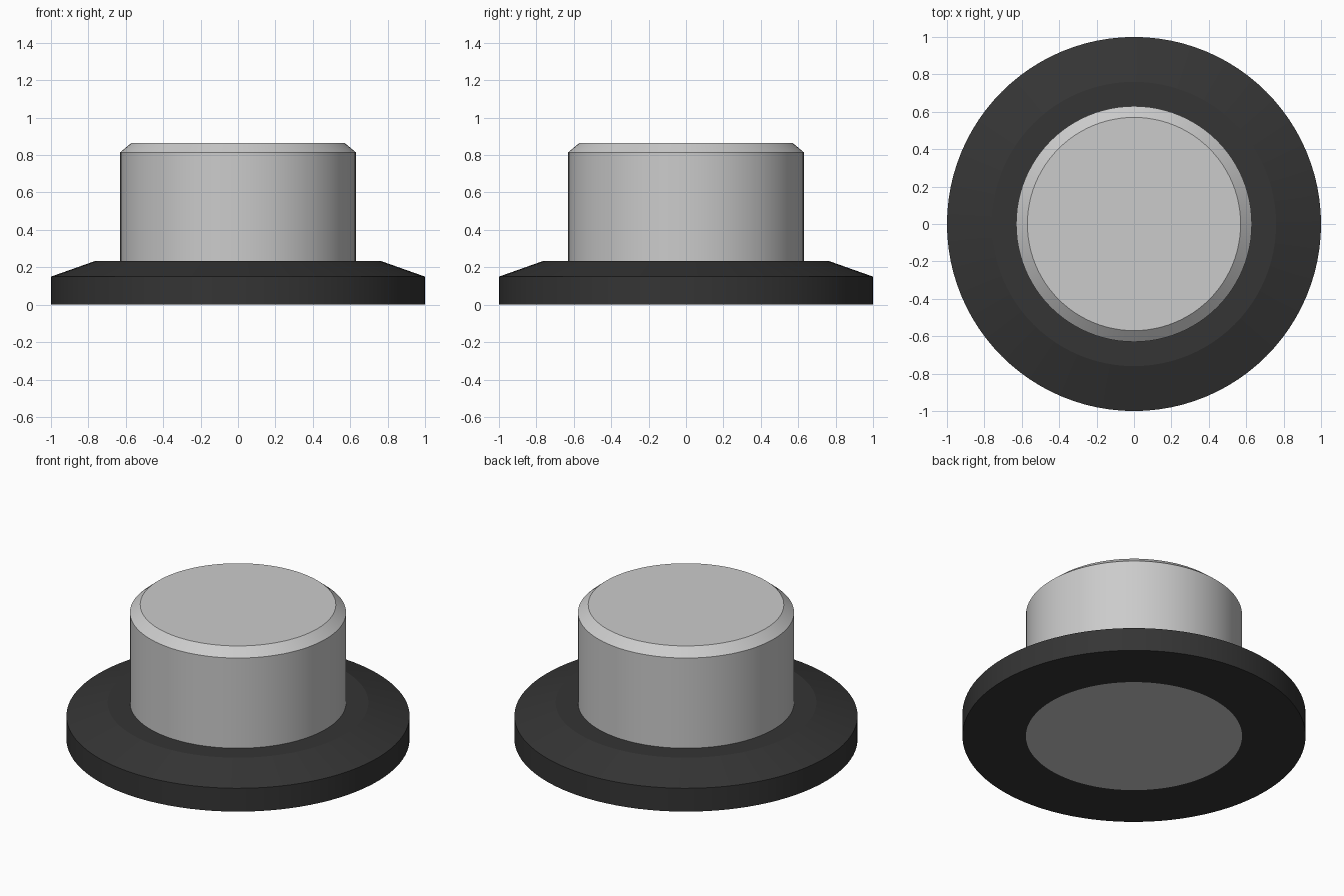
import bpy
import bmesh
from math import cos, sin, tau

if "Cube" in bpy.data.objects:
    bpy.data.objects.remove(bpy.data.objects["Cube"])

SEGMENTS = 96


def lathe(name, profile, closed):
    """Revolve (radius, z) points about z; open profiles get flat end caps."""
    bm = bmesh.new()
    rings = [[bm.verts.new((r * cos(tau * i / SEGMENTS), r * sin(tau * i / SEGMENTS), z))
              for i in range(SEGMENTS)] for r, z in profile]
    pairs = list(zip(rings, rings[1:]))
    if closed:
        pairs.append((rings[-1], rings[0]))
    else:
        bm.faces.new(rings[0][::-1])
        bm.faces.new(rings[-1])
    for low, high in pairs:
        for i in range(SEGMENTS):
            j = (i + 1) % SEGMENTS
            bm.faces.new((low[i], low[j], high[j], high[i]))
    bmesh.ops.recalc_face_normals(bm, faces=bm.faces)
    mesh = bpy.data.meshes.new(name)
    bm.to_mesh(mesh)
    bm.free()
    obj = bpy.data.objects.new(name, mesh)
    bpy.context.collection.objects.link(obj)
    bpy.ops.object.select_all(action='DESELECT')
    obj.select_set(True)
    bpy.context.view_layer.objects.active = obj
    bpy.ops.object.shade_smooth_by_angle(angle=0.26)
    return obj


# Dark bevelled collar with a hole for the cap
collar = lathe("collar", [(0.63, 0), (1, 0), (1, 0.15), (0.76, 0.235), (0.63, 0.235)], True)
dark = bpy.data.materials.new("dark_rubber")
dark.diffuse_color = (0.035, 0.035, 0.035, 1)
dark.use_nodes = True
dark.node_tree.nodes["Principled BSDF"].inputs["Base Color"].default_value = dark.diffuse_color
collar.data.materials.append(dark)

# Grey cylindrical cap with a chamfered top edge
lathe("button_cap", [(0.63, 0), (0.63, 0.815), (0.57, 0.865)], False)
